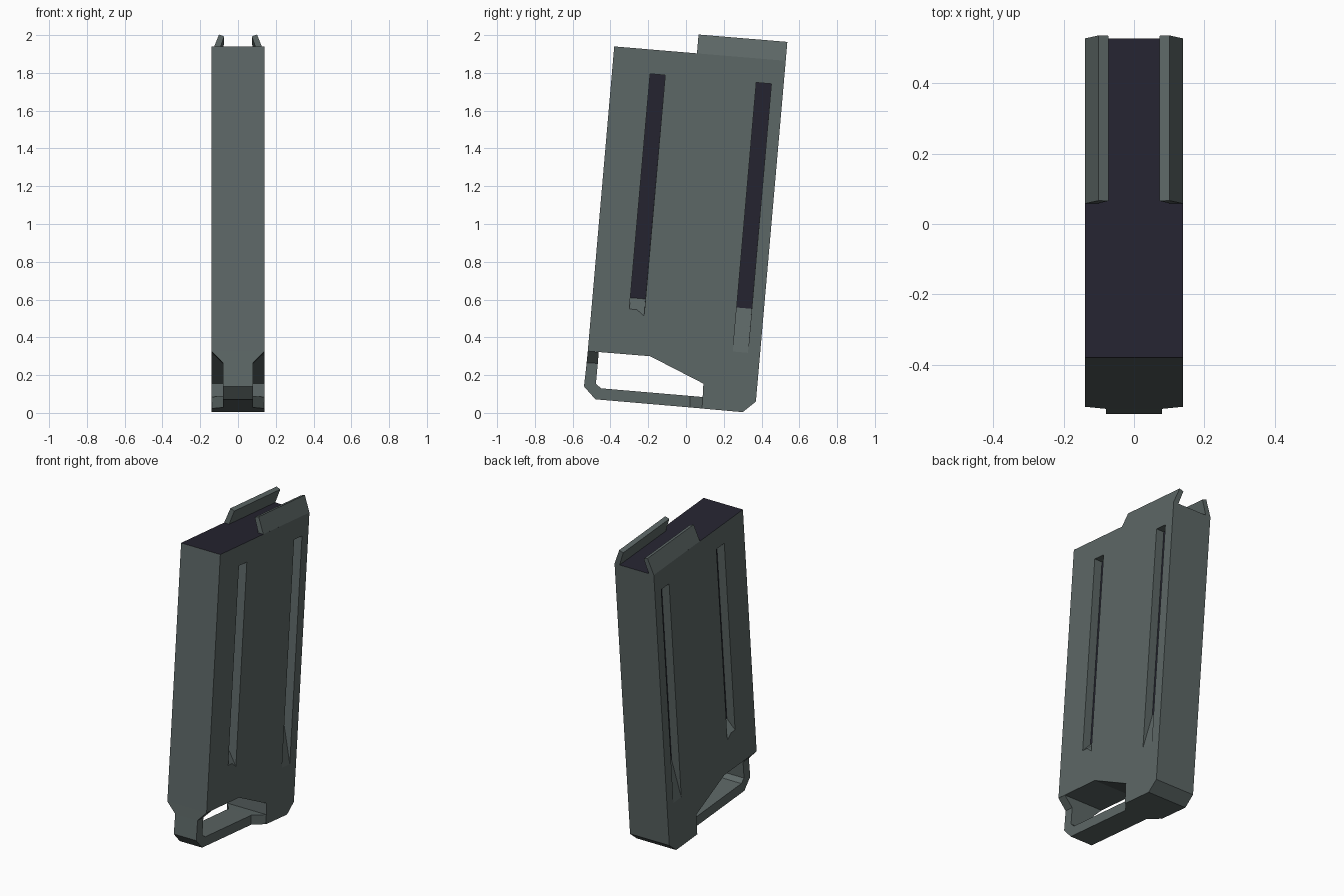
import bpy, bmesh

if "Cube" in bpy.data.objects:
    bpy.data.objects.remove(bpy.data.objects["Cube"])

W = 0.14          # half width of the body
FLOOR = 0.085     # half width at the slot floors


def material(name, rgb):
    m = bpy.data.materials.new(name)
    m.diffuse_color = (*rgb, 1)
    m.use_nodes = True
    m.node_tree.nodes["Principled BSDF"].inputs["Base Color"].default_value = m.diffuse_color
    return m


GREY = material("grey green shell", (0.108, 0.135, 0.132))
DARK = material("dark inner", (0.0185, 0.0175, 0.030))


def loft(name, rings):
    """Solid through a list of equally sized closed rings."""
    bm = bmesh.new()
    loops = [[bm.verts.new(p) for p in ring] for ring in rings]
    n = len(loops[0])
    for a, b in zip(loops, loops[1:]):
        for i in range(n):
            j = (i + 1) % n
            bm.faces.new((a[i], a[j], b[j], b[i]))
    bm.faces.new(loops[0])
    bm.faces.new(loops[-1])
    bmesh.ops.recalc_face_normals(bm, faces=bm.faces)
    me = bpy.data.meshes.new(name)
    bm.to_mesh(me)
    bm.free()
    me.materials.append(GREY)
    ob = bpy.data.objects.new(name, me)
    bpy.context.collection.objects.link(ob)
    return ob


# Main body: side profile extruded across the width
profile = [(-0.38, 1.94), (0.528, 1.864), (0.37, 0.06), (0.30, 0.004),
           (0.085, 0.023), (0.092, 0.155), (-0.19, 0.30), (-0.52, 0.327)]
body = loft("body", [[(x, y, z) for y, z in profile] for x in (-W, W)])

# Slots: top corners, floor bottom corners, surface bottom corners (y, z)
slots = [
    ([(-0.19, 1.795), (-0.11, 1.788)], [(-0.215, 0.603), (-0.295, 0.61)],
     [(-0.222, 0.513), (-0.30, 0.55)]),
    ([(0.372, 1.749), (0.452, 1.742)], [(0.348, 0.551), (0.268, 0.558)],
     [(0.328, 0.318), (0.248, 0.325)]),
]
cutters = []
for top, low, ramp in slots:
    for s in (-1, 1):
        inner = [(s * FLOOR, y, z) for y, z in top + low]
        # carry the ramp on past the body surface
        outer = [(s * (2 * W - FLOOR), y, z) for y, z in top]
        outer += [(s * (2 * W - FLOOR), 2 * r[0] - f[0], 2 * r[1] - f[1])
                  for r, f in zip(ramp, low)]
        cut = loft("slot_cutter", [inner, outer])
        cut.hide_render = True
        mod = body.modifiers.new("slot", 'BOOLEAN')
        mod.operation, mod.solver, mod.object = 'DIFFERENCE', 'EXACT', cut
        cutters.append(cut)

bpy.context.view_layer.update()
cut_mesh = bpy.data.meshes.new_from_object(
    body.evaluated_get(bpy.context.evaluated_depsgraph_get()))
body.modifiers.clear()
body.data = cut_mesh
for c in cutters:
    bpy.data.objects.remove(c)

# Dark top face and slot floors
body.data.materials.clear()
body.data.materials.append(GREY)
body.data.materials.append(DARK)
for f in body.data.polygons:
    slot_floor = abs(f.normal.x) > 0.99 and abs(f.center.x) < 0.12
    top_face = f.normal.z > 0.9 and f.center.z > 1.85
    f.material_index = 1 if slot_floor or top_face else 0

# Pull loop under the body: outer point, inner point, half width
path = [((-0.52, 0.327), (-0.462, 0.322), W),
        ((-0.526, 0.265), (-0.467, 0.262), 0.08),
        ((-0.54, 0.14), (-0.477, 0.155), 0.08),
        ((-0.48, 0.072), (-0.45, 0.13), 0.08),
        ((0.02, 0.029), (0.02, 0.09), 0.08),
        ((0.088, 0.023), (0.088, 0.084), W)]
loft("pull_loop", [[(-w, *o), (w, *o), (w, *i), (-w, *i)] for o, i, w in path])

# Feed lips: slanted plates on the rear half of the top edge
section = [(W, 0.0), (0.101, 0.1), (0.073, 0.09), (0.104, 0.0)]
for side, s in (("left", -1), ("right", 1)):
    loft(side + "_lip", [[(s * x, y + 0.085 * h, z + h) for x, h in section]
                         for y, z in ((0.058, 1.903), (0.528, 1.864))])
